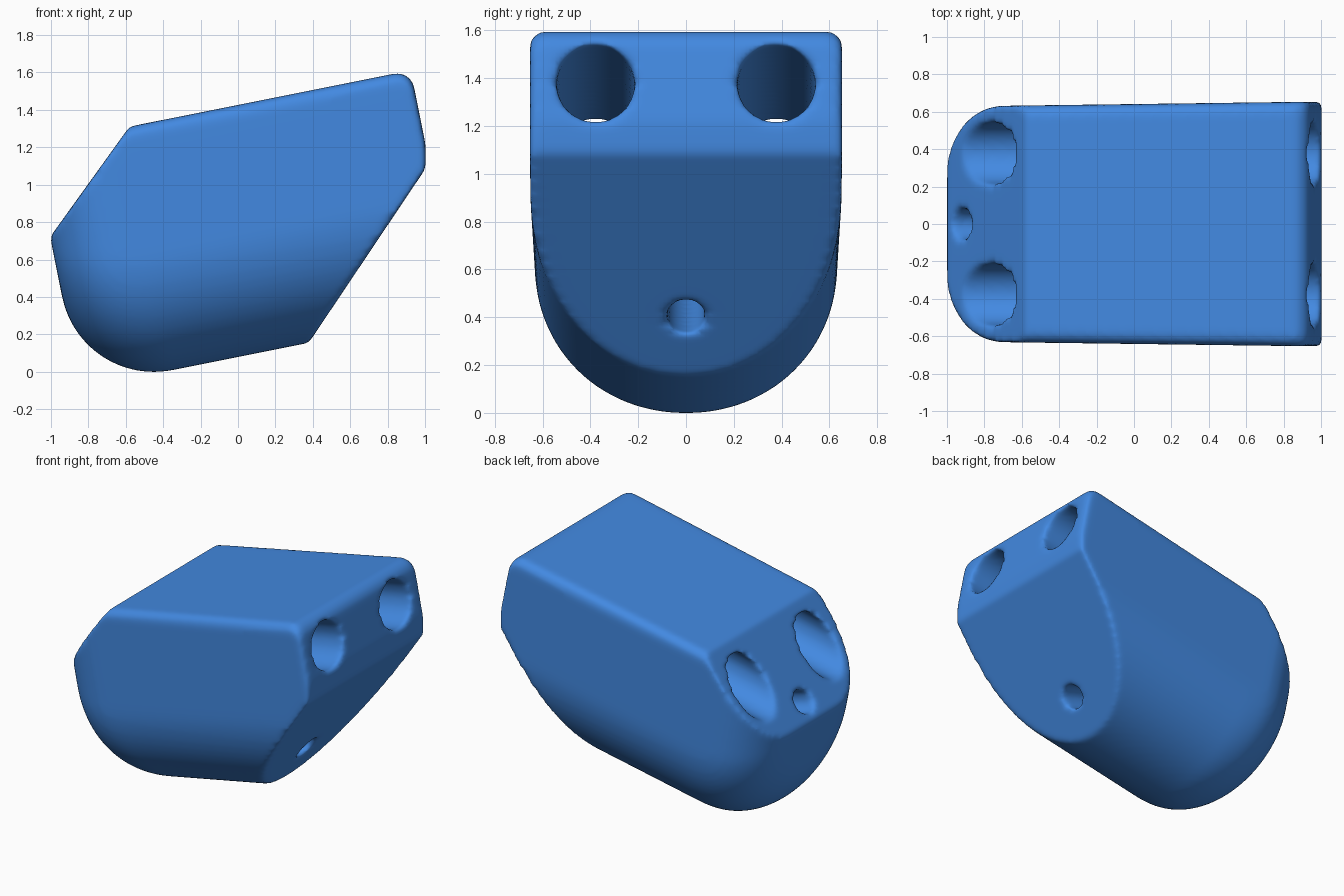
import bpy, bmesh, math
from mathutils import Vector, Matrix

if "Cube" in bpy.data.objects:
    bpy.data.objects.remove(bpy.data.objects["Cube"])

TILT = math.radians(11.3)
C, S = math.cos(TILT), math.sin(TILT)

blue = bpy.data.materials.new("bright blue")
blue.diffuse_color = (0.055, 0.25, 0.75, 1)
blue.use_nodes = True
blue.node_tree.nodes["Principled BSDF"].inputs["Base Color"].default_value = blue.diffuse_color


def world(u, y, v):
    """Tilted body axes (u along, v up) to world."""
    return Vector((u * C - v * S, y, u * S + v * C))


def fillet(dist, r):
    """Inset fraction (1 at the end, 0 at distance r)."""
    t = max(0.0, 1 - dist / r)
    return 1 - math.sqrt(max(0.0, 1 - t * t))


U0, U1 = -0.845, 1.22


def section(u):
    """U-shaped ring: flat top with eased corners, round bottom."""
    left, right = u - U0, U1 - u
    hw = 0.634 + 0.013 * (u + 0.3) - 0.36 * fillet(left, 0.36) - 0.03 * fillet(right, 0.03)
    vb = 0.070 + 0.50 * fillet(left, 0.50)
    vt = 1.392 - 0.09 * fillet(right, 0.09)
    r = 0.06
    pts = []
    for i in range(7):
        a = math.pi / 2 * (1 - i / 6)
        pts.append((hw - r + r * math.cos(a), vt - r + r * math.sin(a)))
    for i in range(21):
        a = math.pi / 2 * i / 20
        pts.append((hw * math.cos(a) ** 0.97, vb + hw * (1 - math.sin(a) ** 0.97) if i < 20 else vb))
    pts[-1] = (0.0, vb)
    mirrored = [(-y, v) for y, v in reversed(pts[:-1])]
    return [world(u, y, v) for y, v in pts + mirrored]


# Lofted body, denser where the ends are rounded
us = [U0 + 0.5 * (1 - math.cos(math.pi / 2 * i / 18)) for i in range(19)]
us += [0.0, 0.4, 0.8, 1.1]
us += [U1 - 0.09 * (1 - math.sin(math.pi / 2 * i / 10)) for i in range(11)]
bm = bmesh.new()
rings = [[bm.verts.new(p) for p in section(u)] for u in us]
n = len(rings[0])
for a, b in zip(rings, rings[1:]):
    for i in range(n):
        j = (i + 1) % n
        bm.faces.new((a[i], a[j], b[j], b[i]))
bm.faces.new(rings[0])
bm.faces.new(rings[-1])


# Slanted cuts at both ends
def slice_off(point, normal):
    res = bmesh.ops.bisect_plane(bm, geom=bm.verts[:] + bm.edges[:] + bm.faces[:],
                                 plane_co=point, plane_no=normal, clear_outer=True)
    edges = [e for e in res["geom_cut"] if isinstance(e, bmesh.types.BMEdge) and e.is_boundary]
    bmesh.ops.edgeloop_fill(bm, edges=edges)


slice_off((-1.0, 0, 0.72), (-0.57, 0, 0.41))
slice_off((0.4, 0, 0.18), (0.85, 0, -0.57))
slice_off((1.003, 0, 1.1), (1, 0, 0))
bmesh.ops.recalc_face_normals(bm, faces=bm.faces[:])

mesh = bpy.data.meshes.new("body")
bm.to_mesh(mesh)
bm.free()
body = bpy.data.objects.new("body", mesh)
bpy.context.collection.objects.link(body)
mesh.materials.append(blue)


# Through holes
def drill(name, point, direction, radius):
    cb = bmesh.new()
    rot = Vector(direction).to_track_quat('Z', 'Y').to_matrix().to_4x4()
    bmesh.ops.create_cone(cb, cap_ends=True, segments=40, radius1=radius, radius2=radius,
                          depth=5, matrix=Matrix.Translation(point) @ rot)
    me = bpy.data.meshes.new(name)
    cb.to_mesh(me)
    cb.free()
    me.materials.append(blue)
    ob = bpy.data.objects.new(name, me)
    bpy.context.collection.objects.link(ob)
    ob.hide_render = True
    ob.hide_set(True)
    mod = body.modifiers.new(name, 'BOOLEAN')
    mod.operation = 'DIFFERENCE'
    mod.solver = 'EXACT'
    mod.object = ob


for side, y in (("left", -0.378), ("right", 0.378)):
    drill(side + "_tube_cutter", (0.95, y, 1.37), (C, 0, S), 0.163)
drill("cord_hole_cutter", (0.52, 0, 0.40), (-1.44, 0, 0.42), 0.08)

# Soft edges all over
remesh = body.modifiers.new("remesh", 'REMESH')
remesh.mode = 'VOXEL'
remesh.voxel_size = 0.018
remesh.use_smooth_shade = True
soften = body.modifiers.new("soften", 'SMOOTH')
soften.factor = 0.5
soften.iterations = 9

# Bake the modifiers and remove the cutters
bpy.context.view_layer.update()
dg = bpy.context.evaluated_depsgraph_get()
final = bpy.data.meshes.new_from_object(body.evaluated_get(dg))
body.modifiers.clear()
body.data = final
for ob in [o for o in bpy.data.objects if o.name.endswith("cutter")]:
    bpy.data.objects.remove(ob)
if not final.materials:
    final.materials.append(blue)
for p in final.polygons:
    p.material_index = 0
    p.use_smooth = True

# Sit on the ground
low = min(v.co.z for v in final.vertices)
for v in final.vertices:
    v.co.z -= low
